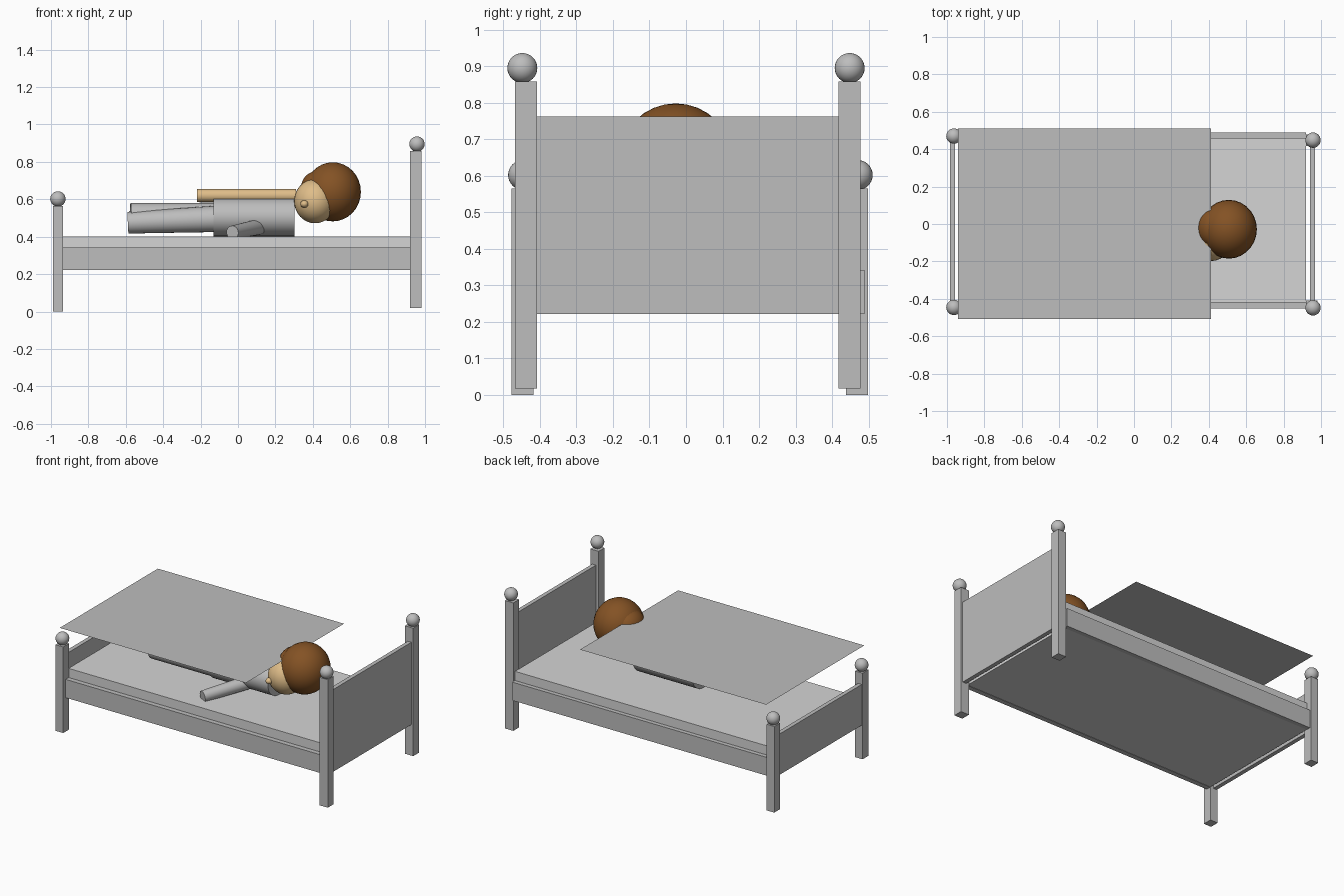
import bpy, math
from mathutils import Vector

if "Cube" in bpy.data.objects:
    bpy.data.objects.remove(bpy.data.objects["Cube"])


def material(name, rgb):
    m = bpy.data.materials.new(name)
    m.diffuse_color = (*rgb, 1)
    m.use_nodes = True
    m.node_tree.nodes["Principled BSDF"].inputs["Base Color"].default_value = m.diffuse_color
    return m


GREY = material("grey", (0.51, 0.51, 0.51))
PALE = material("pale grey", (0.66, 0.66, 0.66))
SKIN = material("skin tan", (0.74, 0.51, 0.25))
HAIR = material("hair brown", (0.23, 0.085, 0.018))


def finish(name, mat, smooth=False):
    ob = bpy.context.object
    ob.name = name
    ob.data.materials.append(mat)
    if smooth:
        bpy.ops.object.shade_smooth_by_angle()
    return ob


def box(name, lo, hi, mat):
    lo, hi = Vector(lo), Vector(hi)
    bpy.ops.mesh.primitive_cube_add(size=1, location=(lo + hi) / 2)
    bpy.context.object.scale = hi - lo
    bpy.ops.object.transform_apply(location=False, rotation=False, scale=True)
    return finish(name, mat)


def ball(name, centre, radii, mat, turn=(0, 0, 0)):
    bpy.ops.mesh.primitive_uv_sphere_add(segments=28, ring_count=16, location=centre, rotation=turn)
    bpy.context.object.scale = radii
    bpy.ops.object.transform_apply(location=False, rotation=False, scale=True)
    return finish(name, mat, True)


def limb(name, a, b, r1, r2, mat, flat=1.0):
    """Tapered cylinder from a to b; flat scales its width."""
    a, b = Vector(a), Vector(b)
    d = b - a
    bpy.ops.mesh.primitive_cone_add(vertices=28, radius1=r1, radius2=r2, depth=d.length,
                                    location=(a + b) / 2, rotation=d.to_track_quat('Z', 'Y').to_euler())
    bpy.context.object.scale = (flat, 1, 1)
    bpy.ops.object.transform_apply(location=False, rotation=False, scale=True)
    return finish(name, mat, True)


# Bed posts with ball finials
for name, x0, x1, y0, z0, z1, bx, by in (
        ("foot_post_front", -0.99, -0.935, -0.478, 0.0, 0.565, -0.963, -0.446),
        ("foot_post_back", -0.99, -0.935, 0.438, 0.0, 0.565, -0.963, 0.47),
        ("head_post_front", 0.92, 0.98, -0.468, 0.018, 0.858, 0.957, -0.448),
        ("head_post_back", 0.92, 0.98, 0.418, 0.018, 0.858, 0.957, 0.448)):
    box(name, (x0, y0, z0), (x1, y0 + 0.06, z1), GREY)
    ball(name + "_finial", (bx, by, z1 + 0.037), (0.041,) * 3, GREY)

# Boards, rails and mattress
box("headboard", (0.94, -0.408, 0.222), (0.967, 0.418, 0.762), GREY)
box("footboard", (-0.984, -0.42, 0.222), (-0.957, 0.44, 0.49), GREY)
box("front_rail", (-0.937, -0.452, 0.222), (0.92, -0.42, 0.342), GREY)
box("back_rail", (-0.937, 0.46, 0.222), (0.92, 0.488, 0.342), GREY)
box("mattress", (-0.937, -0.42, 0.224), (0.92, 0.46, 0.402), PALE)

# Thin flat blanket above the sleeper
bpy.ops.mesh.primitive_plane_add(size=1, location=(-0.264, 0.002, 0.70))
bpy.context.object.scale = (1.352, 1.018, 1)
bpy.ops.object.transform_apply(location=False, rotation=False, scale=True)
finish("blanket", GREY)

# Body
torso = ball  # placeholder name replaced below
bpy.ops.mesh.primitive_cylinder_add(vertices=32, radius=1, depth=0.432, location=(0.086, 0, 0.505),
                                    rotation=(0, math.pi / 2, 0))
bpy.context.object.scale = (0.103, 0.12, 1)
bpy.ops.object.transform_apply(location=False, rotation=False, scale=True)
torso = finish("torso", GREY, True)

# Legs, overlapping one another
limb("lower_leg", (-0.12, -0.045, 0.495), (-0.588, -0.035, 0.475), 0.07, 0.058, GREY)
limb("upper_leg", (-0.12, 0.03, 0.51), (-0.575, 0.0, 0.515), 0.072, 0.065, GREY)

# Arms
limb("upper_arm", (0.31, -0.01, 0.62), (-0.22, -0.01, 0.62), 0.035, 0.035, SKIN)
limb("lower_arm", (0.11, -0.06, 0.452), (-0.03, -0.325, 0.423), 0.042, 0.036, GREY)

# Head: face, nose, hair cap, fringe
ball("face", (0.412, -0.08, 0.59), (0.112, 0.118, 0.118), SKIN)
ball("nose", (0.355, -0.18, 0.575), (0.022, 0.026, 0.02), SKIN)
ball("hair", (0.507, -0.028, 0.64), (0.15, 0.157, 0.158), HAIR)
ball("fringe", (0.42, -0.02, 0.675), (0.085, 0.1, 0.075), HAIR, (0, math.radians(-30), 0))
